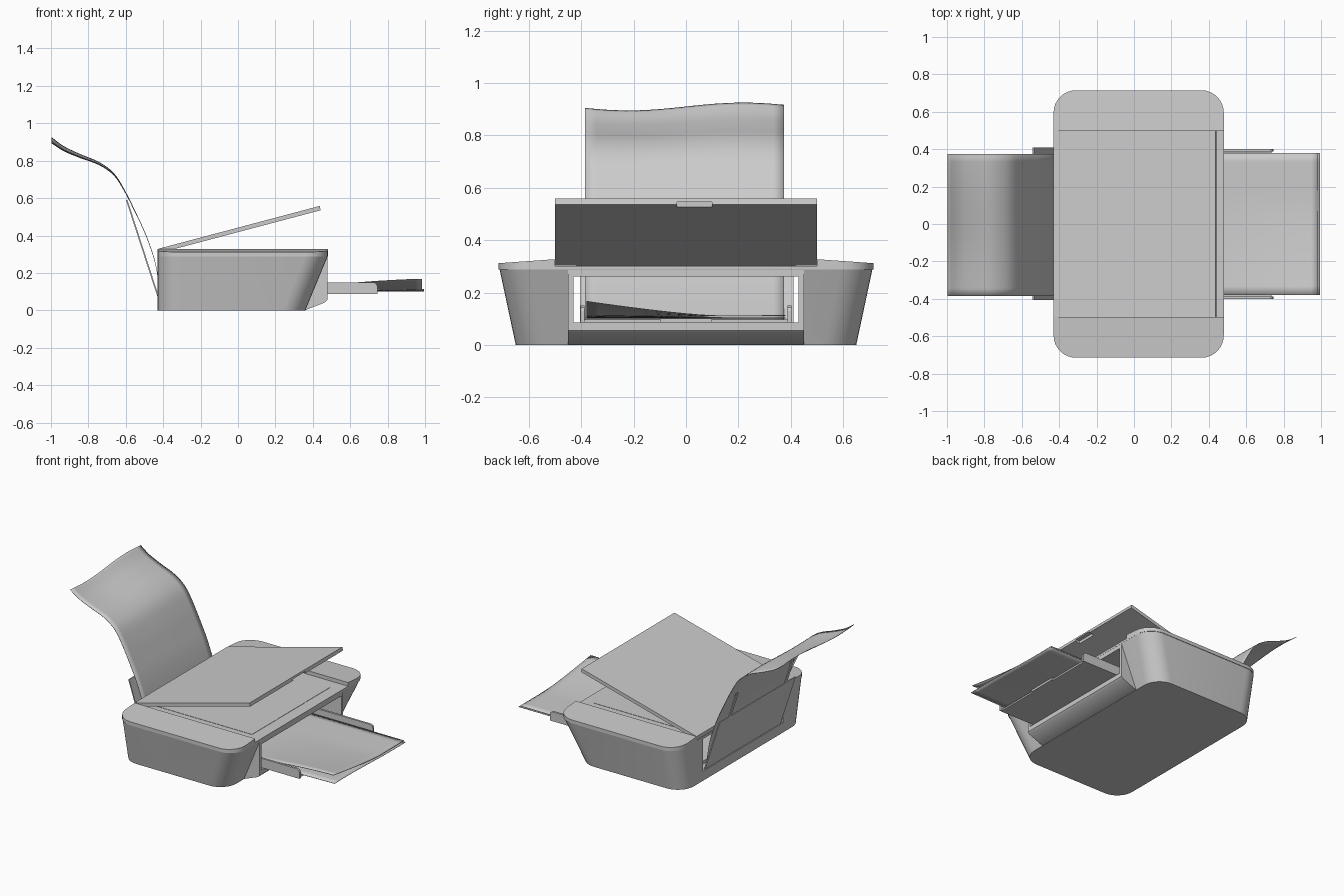
import bpy, bmesh, math
from mathutils import Vector

if "Cube" in bpy.data.objects:
    bpy.data.objects.remove(bpy.data.objects["Cube"])

XB, XF = -0.43, 0.48          # back and front of the housing


def finish(name, bm, smooth=None):
    bmesh.ops.recalc_face_normals(bm, faces=bm.faces)
    me = bpy.data.meshes.new(name)
    bm.to_mesh(me)
    bm.free()
    ob = bpy.data.objects.new(name, me)
    bpy.context.collection.objects.link(ob)
    if smooth:
        bpy.ops.object.select_all(action='DESELECT')
        ob.select_set(True)
        bpy.context.view_layer.objects.active = ob
        bpy.ops.object.shade_smooth_by_angle(angle=math.radians(smooth))
    return ob


def loft(name, rings, smooth=None):
    """Closed solid through rings of equal point count."""
    bm = bmesh.new()
    vs = [[bm.verts.new(p) for p in r] for r in rings]
    n = len(vs[0])
    for a, b in zip(vs, vs[1:]):
        for i in range(n):
            j = (i + 1) % n
            bm.faces.new((a[i], a[j], b[j], b[i]))
    bm.faces.new(vs[0][::-1])
    bm.faces.new(vs[-1])
    return finish(name, bm, smooth)


def box(name, x0, x1, y0, y1, z0, z1):
    ring = [(x0, y0), (x1, y0), (x1, y1), (x0, y1)]
    return loft(name, [[(x, y, z) for x, y in ring] for z in (z0, z1)])


def extrude_y(name, profile, y0, y1, smooth=None):
    return loft(name, [[(x, y, z) for x, z in profile] for y in (y0, y1)], smooth)


def rounded(x0, x1, hy, r, seg=8):
    pts = []
    for k, (cx, cy) in enumerate([(x1 - r, hy - r), (x0 + r, hy - r),
                                  (x0 + r, r - hy), (x1 - r, r - hy)]):
        for i in range(seg + 1):
            a = math.pi / 2 * (k + i / seg)
            pts.append((cx + r * math.cos(a), cy + r * math.sin(a)))
    return pts


def cut(ob, *cutters):
    bpy.context.view_layer.objects.active = ob
    for c in cutters:
        m = ob.modifiers.new("cut", 'BOOLEAN')
        m.operation, m.solver, m.object = 'DIFFERENCE', 'EXACT', c
        bpy.ops.object.modifier_apply(modifier=m.name)


def sheet(name, f, nu=24, nv=16):
    """Paper surface f(u, v) with u, v in 0..1, given a little thickness."""
    bm = bmesh.new()
    g = [[bm.verts.new(f(i / nu, j / nv)) for j in range(nv + 1)] for i in range(nu + 1)]
    for i in range(nu):
        for j in range(nv):
            bm.faces.new((g[i][j], g[i + 1][j], g[i + 1][j + 1], g[i][j + 1]))
    ob = finish(name, bm, 60)
    ob.modifiers.new("thickness", 'SOLIDIFY').thickness = 0.003
    return ob


# Tapered housing and its protruding front section, with the paper tunnel cut through
body = loft("housing", [[(x, y, z) for x, y in rounded(XB, xf, hy, 0.12)]
                        for z, xf, hy in [(0, 0.36, 0.65), (0.29, XF, 0.712)]], 35)
front = extrude_y("front_section", [(0.25, 0.001), (0.36, 0.001), (0.465, 0.042), (0.478, 0.055),
                                    (0.478, 0.288), (0.25, 0.288)], -0.45, 0.45, 30)
tunnel = box("tunnel_cutter", -0.8, 0.8, -0.43, 0.43, 0.085, 0.262)
rear = box("rear_cutter", -0.8, -0.37, -0.43, 0.43, 0.065, 0.285)
cut(body, tunnel, rear)
cut(front, tunnel)
for c in (tunnel, rear):
    bpy.data.objects.remove(c)

# Scanner deck with raised sloping side wings
rim = rounded(XB, XF, 0.715, 0.12)
loft("scanner_deck", [[(x, y, z) for x, y in rim] for z in (0.288, 0.302)], 35)
for s, side in ((1, "back"), (-1, "front")):
    half = [(XF, 0.5)] + [p for p in rim if p[1] > 0.55] + [(XB, 0.5)]
    loft("deck_wing_" + side,
         [[(x, s * y, 0.302) for x, y in half],
          [(x, s * y, 0.327 - 0.07 * (y - 0.5)) for x, y in half]], 30)
box("scanner_glass", -0.36, 0.40, -0.42, 0.42, 0.300, 0.304)

# Open scanner lid with a grip recess in its front edge
lid = extrude_y("scanner_lid", [(XB, 0.304), (0.442, 0.535), (0.437, 0.558), (XB, 0.328)],
                -0.5, 0.5)
grip = box("grip_cutter", 0.41, 0.5, -0.035, 0.1, 0.50, 0.545)
cut(lid, grip)
bpy.data.objects.remove(grip)

# Rear paper support leaning back, with two extension arms


def lean(name, y0, y1, z0, z1, t=0.008):
    fx = lambda z: XB - 0.325 * (z - 0.07)
    extrude_y(name, [(fx(z0), z0), (fx(z1), z1), (fx(z1) + t, z1), (fx(z0) + t, z0)], y0, y1)


lean("rear_support", -0.405, 0.41, 0.07, 0.42)
for s in (-1, 1):
    lean("support_arm", s * 0.30 - 0.012, s * 0.30 + 0.012, 0.40, 0.59)

# Input paper curling backwards
path = [Vector(p) for p in [(-0.415, 0.09), (-0.44, 0.25), (-0.49, 0.40), (-0.545, 0.52),
                            (-0.60, 0.63), (-0.66, 0.725), (-0.74, 0.785), (-0.84, 0.825),
                            (-0.93, 0.865), (-0.995, 0.91)]]


def along(t):
    t *= len(path) - 1
    i = min(int(t), len(path) - 2)
    q = [path[max(0, min(len(path) - 1, i + k))] for k in (-1, 0, 1, 2)]
    f = t - i
    return 0.5 * (2 * q[1] + (q[2] - q[0]) * f + (2 * q[0] - 5 * q[1] + 4 * q[2] - q[3]) * f * f
                  + (3 * q[1] - q[0] - 3 * q[2] + q[3]) * f ** 3)


def input_paper(u, v):
    p = along(u)
    y = -0.385 + 0.76 * v
    return (p.x, y, p.y + 0.015 * u * u * math.sin(y * 7.2))


sheet("input_paper", input_paper, 36, 18)

# Output tray: floor and two rounded side rails
box("tray_floor", -0.05, 0.735, -0.39, 0.39, 0.086, 0.097)
rail = [(0.0, 0.086), (0.745, 0.086), (0.745, 0.13), (0.739, 0.143), (0.725, 0.15), (0.0, 0.15)]
for s in (-1, 1):
    extrude_y("tray_rail", rail, s * 0.388, s * 0.402)
box("tray_crossbar", 0.64, 0.745, -0.10, 0.10, 0.086, 0.100)

# Two printed sheets, the upper one with a lifted corner


def upper_sheet(u, v):
    x, y = 0.05 + 0.935 * u, -0.38 + 0.76 * v
    lift = max(0.0, (0.12 - y) / 0.5) ** 1.3
    r = min(1, max(0, (x - 0.3) / 0.65))
    return (x, y, 0.112 + 0.056 * lift * r * (1.6 - 0.6 * r) + 0.004 * max(0, y))


def lower_sheet(u, v):
    x, y = 0.05 + 0.945 * u, -0.38 + 0.76 * v
    return (x, y, 0.104 + 0.008 * u * u * (1 - math.sin(y * 6)) * 0.7)


sheet("printed_sheet_upper", upper_sheet)
sheet("printed_sheet_lower", lower_sheet)
